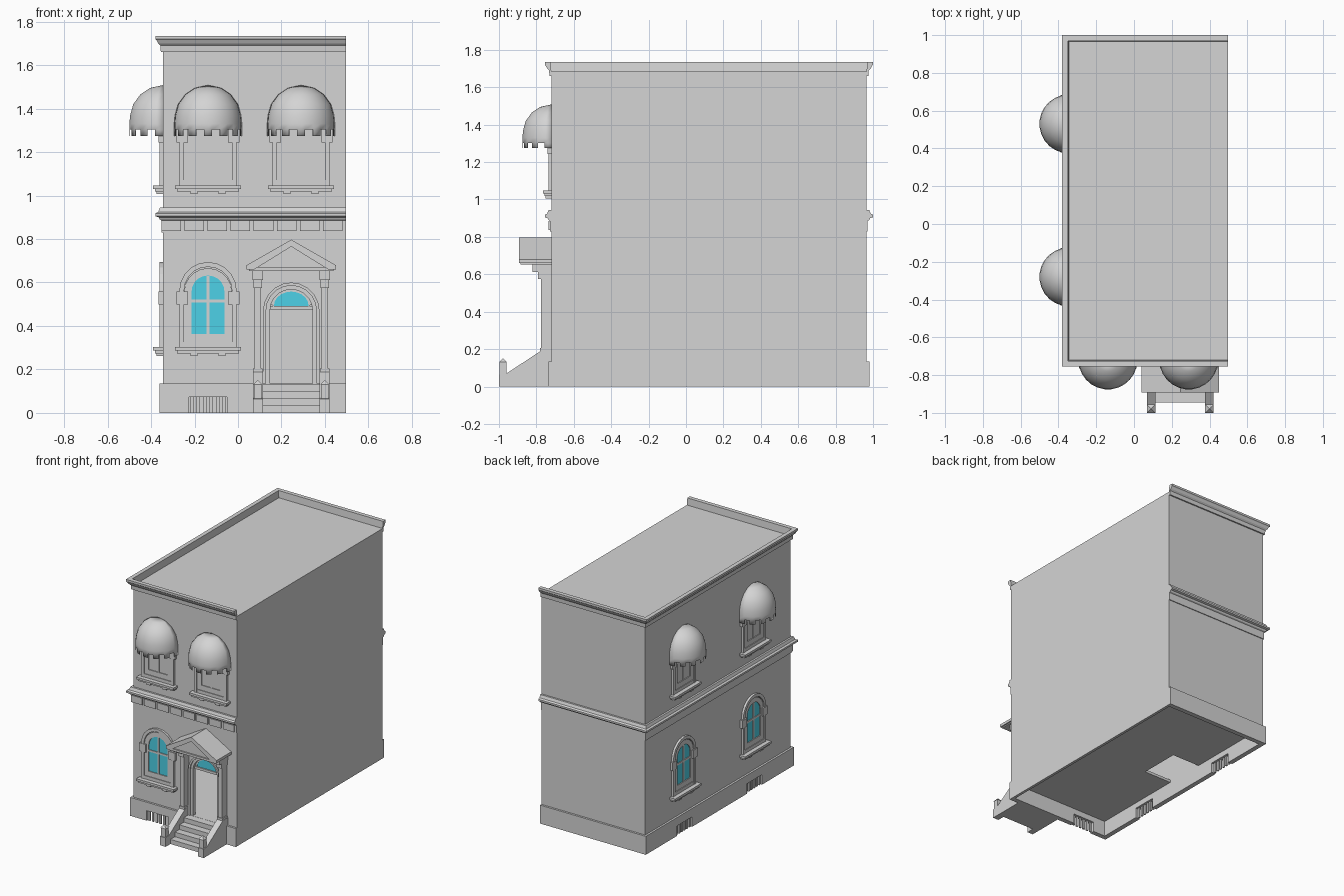
import bpy, bmesh
from math import sin, cos, pi
from mathutils import Matrix

if "Cube" in bpy.data.objects:
    bpy.data.objects.remove(bpy.data.objects["Cube"])


def material(name, rgb):
    m = bpy.data.materials.new(name)
    m.use_nodes = True
    m.diffuse_color = (*rgb, 1)
    m.node_tree.nodes["Principled BSDF"].inputs["Base Color"].default_value = (*rgb, 1)
    return m


STONE = material("grey_stone", (0.66, 0.66, 0.66))
GLASS = material("cyan_glass", (0.08, 0.68, 0.85))

# Main wall planes
LEFT, RIGHT, FRONT, BACK = -0.345, 0.497, -0.72, 0.965
ROOF, FLOOR = 1.685, 0.135
DOOR_X = 0.245


def finish(name, bm, mat=STONE, m=Matrix()):
    bm.transform(m)
    bmesh.ops.recalc_face_normals(bm, faces=bm.faces)
    mesh = bpy.data.meshes.new(name)
    bm.to_mesh(mesh)
    bm.free()
    mesh.materials.append(mat)
    ob = bpy.data.objects.new(name, mesh)
    bpy.context.collection.objects.link(ob)
    return ob


def prism(name, outline, d0, d1, m=Matrix(), mat=STONE):
    """Extrude a (u, z) outline outward from depth d0 to d1 (local -y)."""
    bm = bmesh.new()
    face = bm.faces.new([bm.verts.new((u, -d0, z)) for u, z in outline])
    new = bmesh.ops.extrude_face_region(bm, geom=[face])["geom"]
    for v in new:
        if isinstance(v, bmesh.types.BMVert):
            v.co.y = -d1
    return finish(name, bm, mat, m)


def block(name, u0, u1, z0, z1, d0, d1, m=Matrix(), mat=STONE):
    return prism(name, [(u0, z0), (u1, z0), (u1, z1), (u0, z1)], d0, d1, m, mat)


def box(name, x0, x1, y0, y1, z0, z1):
    return block(name, x0, x1, z0, z1, -y0, -y1)


def arch(r, zc, zb, n=10, h=None):
    """Arched outline from bottom left over the top to bottom right."""
    h = h or r
    arc = [(-r * cos(pi * i / n), zc + h * sin(pi * i / n)) for i in range(n + 1)]
    return [(-r, zb)] + arc + [(r, zb)]


def arch_frame(name, r0, r1, zc, zb, d0, d1, m):
    return prism(name, arch(r0, zc, zb) + arch(r1, zc, zb)[::-1], d0, d1, m)


def front_at(x):
    return Matrix.Translation((x, FRONT, 0))


def side_at(y):
    return Matrix.Translation((LEFT, y, 0)) @ Matrix.Rotation(-pi / 2, 4, "Z")


def band(name, profile):
    """Sweep an (offset, z) moulding round the front, side and back walls."""
    bm = bmesh.new()
    cols = []
    for o, z in profile:
        path = [(RIGHT, FRONT - o), (LEFT - o, FRONT - o), (LEFT - o, BACK + o), (RIGHT, BACK + o)]
        cols.append([bm.verts.new((x, y, z)) for x, y in path])
    for a, b in zip(cols, cols[1:] + cols[:1]):
        for i in range(3):
            bm.faces.new((a[i], a[i + 1], b[i + 1], b[i]))
    for end in (0, 3):
        bm.faces.new([c[end] for c in cols])
    return finish(name, bm)


# Shell, with an open doorway in the front wall
door = [(DOOR_X + u, z) for u, z in arch(0.1, 0.47, 0.11)]
prism("front_wall", [(LEFT, 0.11)] + door + [(RIGHT, 0.11), (RIGHT, ROOF), (LEFT, ROOF)],
      -0.02, 0, Matrix.Translation((0, FRONT, 0)))
box("side_wall", LEFT, LEFT + 0.02, FRONT + 0.02, BACK - 0.02, 0.11, ROOF)
box("back_wall", LEFT, RIGHT, BACK - 0.02, BACK, 0.11, ROOF)
box("party_wall", RIGHT - 0.02, RIGHT, FRONT, BACK, 0, ROOF)
box("roof", LEFT - 0.005, RIGHT, FRONT, BACK, ROOF - 0.02, ROOF)

# Ground floor slab around a stairwell opening
box("floor_front", LEFT, RIGHT - 0.02, FRONT, 0, 0.115, FLOOR)
box("floor_back", LEFT, RIGHT - 0.02, 0.3, BACK, 0.115, FLOOR)
box("floor_side", -0.1, RIGHT - 0.02, 0, 0.3, 0.115, FLOOR)


# Plinth with barred basement vents
def plinth(name, a, b, vents, m):
    outline = [(a, 0)]
    for v in vents:
        outline += [(v - 0.088, 0), (v - 0.088, 0.073), (v + 0.088, 0.073), (v + 0.088, 0)]
        for i in range(6):
            u = v - 0.075 + i * 0.03
            block("vent_bar", u - 0.008, u + 0.008, 0, 0.073, -0.005, 0.006, m)
    prism(name, outline + [(b, 0), (b, FLOOR), (a, FLOOR)], -0.02, 0.015, m)


plinth("front_plinth", LEFT - 0.015, RIGHT, [-0.138], front_at(0))
plinth("side_plinth", 0.02 - BACK, -FRONT - 0.02, [-0.53, 0.28], side_at(0))
box("back_plinth", LEFT - 0.015, RIGHT, BACK - 0.02, BACK + 0.015, 0, FLOOR)

# Cornices and the panelled frieze
band("top_cornice", [(0, 1.66), (0.01, 1.66), (0.012, 1.69), (0.022, 1.7), (0.03, 1.715),
                     (0.035, 1.72), (0.035, 1.735), (0.005, 1.735), (0, 1.685)])
band("belt_cornice", [(0, 0.83), (0.006, 0.83), (0.006, 0.885), (0.015, 0.89), (0.02, 0.9),
                      (0.035, 0.905), (0.035, 0.918), (0.022, 0.925), (0.014, 0.945), (0, 0.945)])
for i in range(8):
    x = LEFT - 0.008 + i * 0.1063
    block("frieze_panel", x, x + 0.09, 0.836, 0.886, 0, 0.014, front_at(0))


# Arched window with surround, sash, sill and impost blocks
def window(m, dz, pane):
    m = m @ Matrix.Translation((0, 0, dz))
    arch_frame("window_surround", 0.132, 0.11, 0.562, 0.3, 0, 0.016, m)
    arch_frame("window_frame", 0.11, 0.076, 0.556, 0.326, 0, 0.009, m)
    block("window_lower_rail", -0.11, 0.11, 0.326, 0.363, 0, 0.009, m)
    block("window_apron", -0.11, 0.11, 0.3, 0.326, 0, 0.014, m)
    prism("window_pane", arch(0.076, 0.556, 0.363), 0, 0.003, m, pane)
    block("window_mullion", -0.007, 0.007, 0.363, 0.63, 0, 0.008, m)
    block("window_crossbar", -0.076, 0.076, 0.507, 0.521, 0, 0.008, m)
    block("sill_top", -0.152, 0.152, 0.286, 0.302, 0, 0.045, m)
    block("sill_base", -0.142, 0.142, 0.273, 0.286, 0, 0.036, m)
    for s in (-1, 1):
        block("impost", s * 0.119 - 0.026, s * 0.119 + 0.026, 0.498, 0.558, 0, 0.02, m)
        block("sill_bracket", s * 0.065 - 0.016, s * 0.065 + 0.016, 0.261, 0.273, 0, 0.03, m)


# Domed awning with a tabbed valance
def awning(m):
    rings = [(0.06, 1.495), (0.105, 1.465), (0.138, 1.42), (0.152, 1.37),
             (0.156, 1.33), (0.156, 1.303), (0.156, 1.275)]
    n = 13
    bm = bmesh.new()
    top = bm.verts.new((0, 0, 1.508))
    rows = [[bm.verts.new((r * cos(pi * i / n), -r * sin(pi * i / n), z))
             for i in range(n + 1)] for r, z in rings]
    for i in range(n):
        bm.faces.new((top, rows[0][i], rows[0][i + 1]))
        for k, (a, b) in enumerate(zip(rows, rows[1:])):
            if k < len(rows) - 2 or i % 2 == 0:
                bm.faces.new((a[i], b[i], b[i + 1], a[i + 1]))
    for f in bm.faces:
        f.smooth = True
    bmesh.ops.delete(bm, geom=[v for v in bm.verts if not v.link_faces], context="VERTS")
    ob = finish("awning", bm, STONE, m)
    thick = ob.modifiers.new("thickness", "SOLIDIFY")
    thick.thickness = 0.004


for place in (front_at(-0.138), side_at(-0.28), side_at(0.53)):
    window(place, 0, GLASS)
for place in (front_at(-0.138), front_at(0.29), side_at(-0.28), side_at(0.53)):
    window(place, 0.745, STONE)
    awning(place)

# Doorway surround and fanlight
D = front_at(DOOR_X)
arch_frame("door_surround_outer", 0.13, 0.116, 0.47, FLOOR, 0, 0.022, D)
arch_frame("door_surround_inner", 0.116, 0.098, 0.47, FLOOR, -0.02, 0.012, D)
fan = arch(0.08, 0.492, 0.49, 10, 0.066)
prism("fanlight_frame", arch(0.1, 0.47, 0.49)[2:-2] + fan[::-1], -0.02, -0.008, D)
prism("fanlight", fan, -0.018, -0.012, D, GLASS)
block("door_transom", -0.1, 0.1, 0.474, 0.492, -0.022, -0.004, D)

# Gabled porch hood
prism("hood_roof", [(-0.205, 0.66), (-0.205, 0.68), (0, 0.797), (0.205, 0.68), (0.205, 0.66),
                    (0.17, 0.66), (0, 0.765), (-0.17, 0.66)], 0, 0.172, D)
prism("hood_gable", [(-0.18, 0.66), (0.18, 0.66), (0, 0.772)], 0, 0.155, D)
block("hood_soffit", -0.195, 0.195, 0.652, 0.668, 0, 0.165, D)

# Pilasters, stair cheeks and posts on both sides of the door
cheek = [(-1, 0), (-1, 0.065), (-0.96, 0.07), (-0.777, 0.19), (FRONT, 0.19), (FRONT, 0)]
for s in (-1, 1):
    c = s * 0.154
    block("pilaster", c - 0.015, c + 0.015, 0.19, 0.58, 0, 0.055, D)
    block("pilaster_foot", c - 0.022, c + 0.022, 0.18, 0.205, 0, 0.06, D)
    block("capital", c - 0.02, c + 0.02, 0.575, 0.615, 0, 0.072, D)
    block("hood_bracket", c - 0.024, c + 0.024, 0.612, 0.655, 0, 0.1, D)
    x = DOOR_X + c
    turn = Matrix.Translation((x, 0, 0)) @ Matrix.Rotation(pi / 2, 4, "Z")
    prism("stair_cheek", cheek, -0.023, 0.023, turn)
    box("stair_post", x - 0.018, x + 0.018, -0.996, -0.96, 0.06, 0.13)
    bm = bmesh.new()
    bmesh.ops.create_cone(bm, cap_ends=True, segments=4, radius1=0.031, radius2=0, depth=0.022)
    finish("post_cap", bm, STONE,
           Matrix.Translation((x, -0.978, 0.141)) @ Matrix.Rotation(pi / 4, 4, "Z"))

# Entrance steps
for i in range(4):
    y = -0.945 + i * 0.052
    box("step", DOOR_X - 0.133, DOOR_X + 0.133, y, FRONT, i * 0.0335, (i + 1) * 0.0335)
